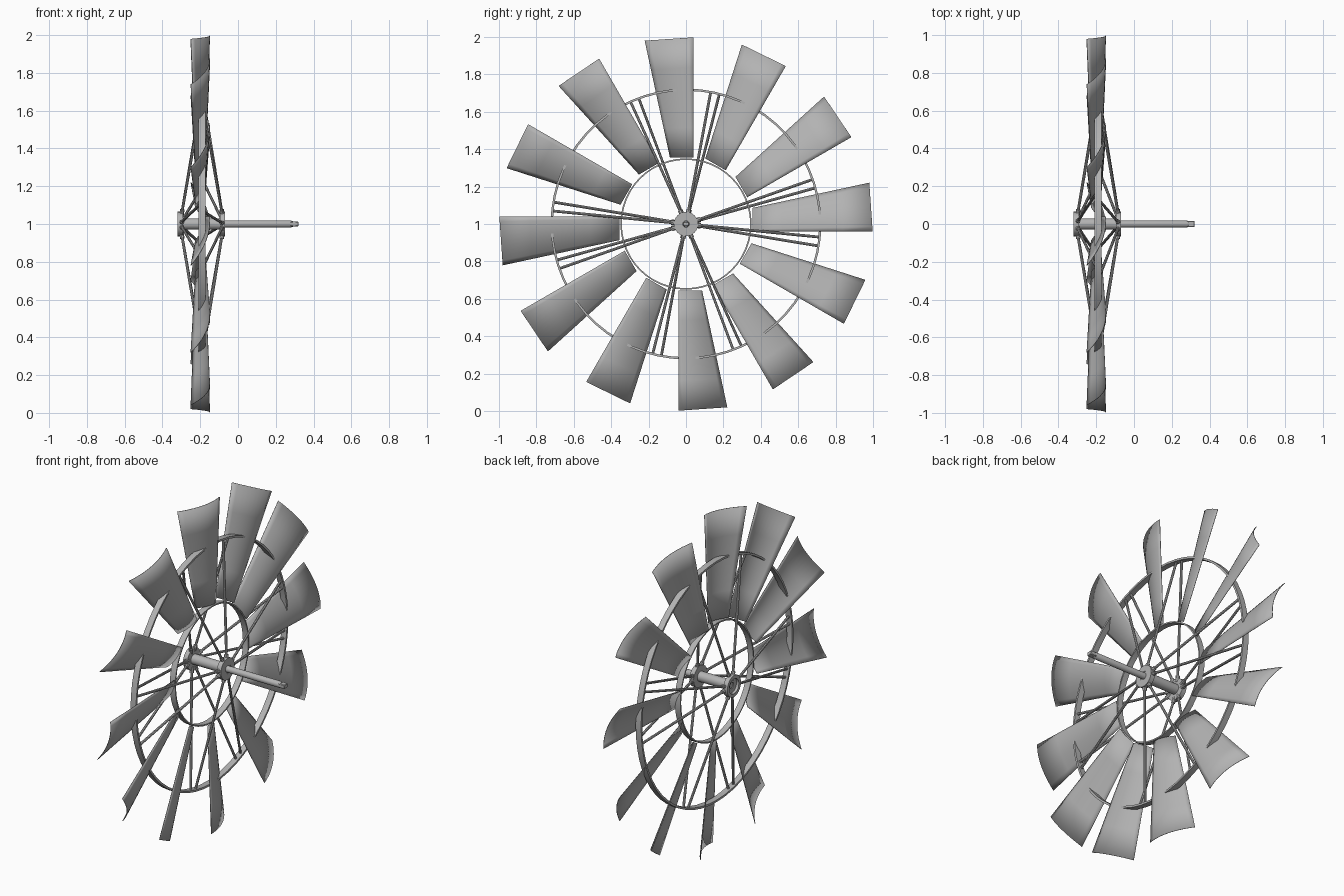
import bpy, bmesh
from math import sin, cos, radians, pi
from mathutils import Vector

cube = bpy.data.objects.get("Cube")
if cube:
    bpy.data.objects.remove(cube, do_unlink=True)

steel = bpy.data.materials.new("galvanised steel")
steel.use_nodes = True
GREY = (0.45, 0.45, 0.45, 1)
steel.diffuse_color = GREY
steel.node_tree.nodes["Principled BSDF"].inputs["Base Color"].default_value = GREY

HUB_Z = 1.0


def finish(bm, name):
    bmesh.ops.recalc_face_normals(bm, faces=bm.faces)
    mesh = bpy.data.meshes.new(name)
    bm.to_mesh(mesh)
    bm.free()
    ob = bpy.data.objects.new(name, mesh)
    bpy.context.collection.objects.link(ob)
    mesh.materials.append(steel)
    bpy.ops.object.select_all(action='DESELECT')
    ob.select_set(True)
    bpy.context.view_layer.objects.active = ob
    bpy.ops.object.shade_smooth_by_angle(angle=radians(40))
    return ob


def wheel_point(x, r, angle, s=0.0):
    """Point at radius r along angle, shifted s along the tangent."""
    c, n = cos(angle), sin(angle)
    return Vector((x, r * c - s * n, HUB_Z + r * n + s * c))


def lathe(name, profile, sides, closed=True):
    """Revolve (x, radius) points around the axle."""
    bm = bmesh.new()
    rows = [[bm.verts.new(wheel_point(x, r, 2 * pi * i / sides)) for x, r in profile]
            for i in range(sides)]
    count = len(profile)
    for i in range(sides):
        a, b = rows[i], rows[(i + 1) % sides]
        for j in range(count if closed else count - 1):
            k = (j + 1) % count
            bm.faces.new((a[j], a[k], b[k], b[j]))
    if not closed:
        for end in (0, -1):
            bm.faces.new([row[end] for row in rows])
    return finish(bm, name)


def ring(name, x0, x1, r0, r1, sides):
    return lathe(name, [(x0, r0), (x1, r0), (x1, r1), (x0, r1)], sides)


def rod(bm, a, b, radius, sides=8):
    d = b - a
    made = bmesh.ops.create_cone(bm, cap_ends=True, segments=sides, radius1=radius,
                                 radius2=radius, depth=d.length)
    turn = d.to_track_quat('Z', 'Y')
    for v in made["verts"]:
        v.co = turn @ v.co + (a + b) / 2


# Curved sheet blades: wider, more twisted and more bowed towards the tip
bm = bmesh.new()
ACROSS, ALONG = 10, 4
for k in range(12):
    angle = radians(30 * k)
    grid = []
    for j in range(ALONG + 1):
        t = j / ALONG
        row = []
        for i in range(ACROSS + 1):
            u = i / ACROSS
            s = -0.04 + u * (0.125 + 0.135 * t)
            r = 0.355 + t * (0.643 - 0.018 * u)
            half = 0.025 + 0.025 * t
            bow = (0.014 + 0.016 * t) * 4 * u * (1 - u)
            row.append(bm.verts.new(wheel_point(-0.2 + half * (1 - 2 * u) + bow, r, angle, s)))
        grid.append(row)
    for a, b in zip(grid, grid[1:]):
        for i in range(ACROSS):
            bm.faces.new((a[i], a[i + 1], b[i + 1], b[i]))
blades = finish(bm, "blades")
sheet = blades.modifiers.new("sheet thickness", 'SOLIDIFY')
sheet.thickness = 0.003
sheet.offset = 0

# Flat band rings that carry the blades
ring("outer_ring", -0.208, -0.172, 0.712, 0.724, 60)
ring("inner_ring", -0.208, -0.172, 0.343, 0.351, 48)

# Spokes run from both hub flanges to the outer ring, in close pairs
spokes, lugs = bmesh.new(), bmesh.new()
for quarter in range(4):
    spread = 12.5 if quarter % 2 == 0 else 17.5
    for side in (-1, 1):
        middle = 5 + 90 * quarter + side * spread
        for hub_x, shift in ((-0.3, -1.9), (-0.082, 1.9)):
            angle = radians(middle + shift)
            foot = wheel_point(hub_x, 0.045, angle)
            tip = wheel_point(-0.19, 0.715, angle)
            rod(spokes, foot, tip, 0.0075)
            rod(lugs, foot, foot.lerp(tip, 0.05), 0.012)
finish(spokes, "spokes")
finish(lugs, "spoke_sockets")

# Hub barrel with a flange at each end
ring("hub_barrel", -0.305, -0.07, 0.018, 0.03, 24)
lathe("rear_flange", [(-0.32, 0.045), (-0.32, 0.065), (-0.292, 0.065),
                      (-0.292, 0.028), (-0.304, 0.028), (-0.304, 0.045)], 24)
ring("front_flange", -0.096, -0.068, 0.028, 0.065, 24)

# Axle with a collar and a flattened end
lathe("axle", [(-0.3, 0.019), (0.28, 0.019), (0.29, 0.015)], 20, closed=False)
bm = bmesh.new()
bmesh.ops.create_cube(bm, size=1)
for v in bm.verts:
    v.co = Vector((0.298 + v.co.x * 0.044, v.co.y * 0.034, HUB_Z + v.co.z * 0.024))
bmesh.ops.bevel(bm, geom=list(bm.edges), offset=0.003, segments=1, affect='EDGES')
finish(bm, "axle_end")
